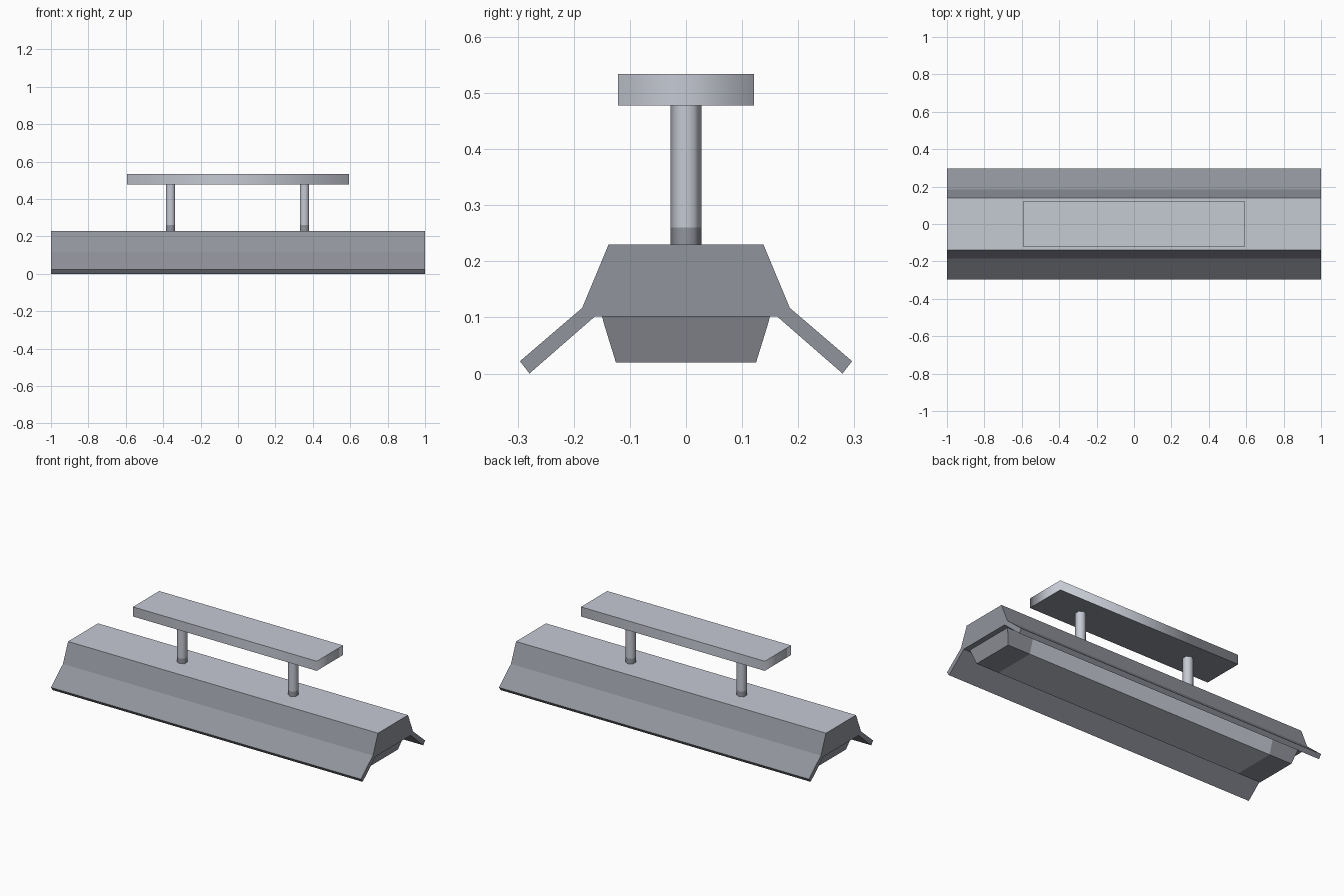
import bpy, bmesh, math

if "Cube" in bpy.data.objects:
    bpy.data.objects.remove(bpy.data.objects["Cube"])


def material(name, color):
    m = bpy.data.materials.new(name)
    m.diffuse_color = (*color, 1)
    m.use_nodes = True
    m.node_tree.nodes["Principled BSDF"].inputs["Base Color"].default_value = m.diffuse_color
    return m


LIGHT = material("light_grey", (0.56, 0.585, 0.65))
MID = material("mid_grey", (0.285, 0.295, 0.335))


def finish(name, bm):
    bmesh.ops.recalc_face_normals(bm, faces=bm.faces[:])
    me = bpy.data.meshes.new(name)
    bm.to_mesh(me)
    bm.free()
    me.materials.append(LIGHT)
    me.materials.append(MID)
    ob = bpy.data.objects.new(name, me)
    bpy.context.collection.objects.link(ob)
    return ob


def sweep_x(half_profile, stations):
    """Mirror a half (y, z) profile and sweep it along x through the stations."""
    profile = half_profile + [(-y, z) for y, z in reversed(half_profile)]
    n = len(profile)
    bm = bmesh.new()
    rings = [[bm.verts.new((x, y, z)) for y, z in profile] for x in stations]
    for a, b in zip(rings, rings[1:]):
        for i in range(n):
            j = (i + 1) % n
            bm.faces.new((a[i], a[j], b[j], b[i]))
    bm.faces.new(rings[0])
    bm.faces.new(rings[-1])
    bmesh.ops.recalc_face_normals(bm, faces=bm.faces[:])
    return bm


def smooth_sides(bm):
    """Smooth the upright faces, keep the top and bottom rims sharp."""
    bm.normal_update()
    for f in bm.faces:
        f.smooth = True
    for e in bm.edges:
        if any(abs(f.normal.z) > 0.9 for f in e.link_faces):
            e.smooth = False


# Housing with flared reflector wings, light top and darker sides
bm = sweep_x([(0.138, 0.23), (0.185, 0.117), (0.296, 0.022),
              (0.279, 0.0), (0.162, 0.102)], [-1, 1])
bm.normal_update()
for f in bm.faces:
    f.material_index = 0 if f.normal.z > 0.95 else 1
finish("housing", bm)

# Lens below the housing: light middle, darker tapered end caps
bm = sweep_x([(0.15, 0.104), (0.146, 0.088), (0.125, 0.02)],
             [-0.97, -0.8, 0.8, 0.97])
for v in bm.verts:
    if abs(v.co.x) > 0.9:
        v.co.x -= math.copysign((0.104 - v.co.z) * 0.3, v.co.x)
for f in bm.faces:
    f.material_index = 1 if abs(f.calc_center_median().x) > 0.5 else 0
finish("lens", bm)

# Ceiling mounting plate, darker underneath
bm = sweep_x([(0.121, 0.534), (0.121, 0.478)], [-0.593, 0.593])
smooth_sides(bm)
for f in bm.faces:
    f.material_index = 1 if f.normal.z < -0.9 else 0
finish("mounting_plate", bm)


def hex_post(name, x, z0, z1, mat):
    bm = bmesh.new()
    bmesh.ops.create_cone(bm, cap_ends=True, segments=6,
                          radius1=0.028, radius2=0.028, depth=z1 - z0)
    # corners point along y
    top = [v for v in bm.verts if v.co.z > 0]
    if not any(abs(v.co.x) < 0.001 for v in top):
        bmesh.ops.rotate(bm, verts=bm.verts[:], cent=(0, 0, 0), matrix=(
            (math.cos(math.pi / 6), -0.5, 0), (0.5, math.cos(math.pi / 6), 0), (0, 0, 1)))
    bmesh.ops.translate(bm, verts=bm.verts[:], vec=(x, 0, (z0 + z1) / 2))
    smooth_sides(bm)
    for f in bm.faces:
        f.material_index = mat
    finish(name, bm)


# Two hexagonal posts with darker collars
for side, x in (("left", -0.36), ("right", 0.356)):
    hex_post(side + "_collar", x, 0.228, 0.26, 1)
    hex_post(side + "_post", x, 0.26, 0.48, 0)
